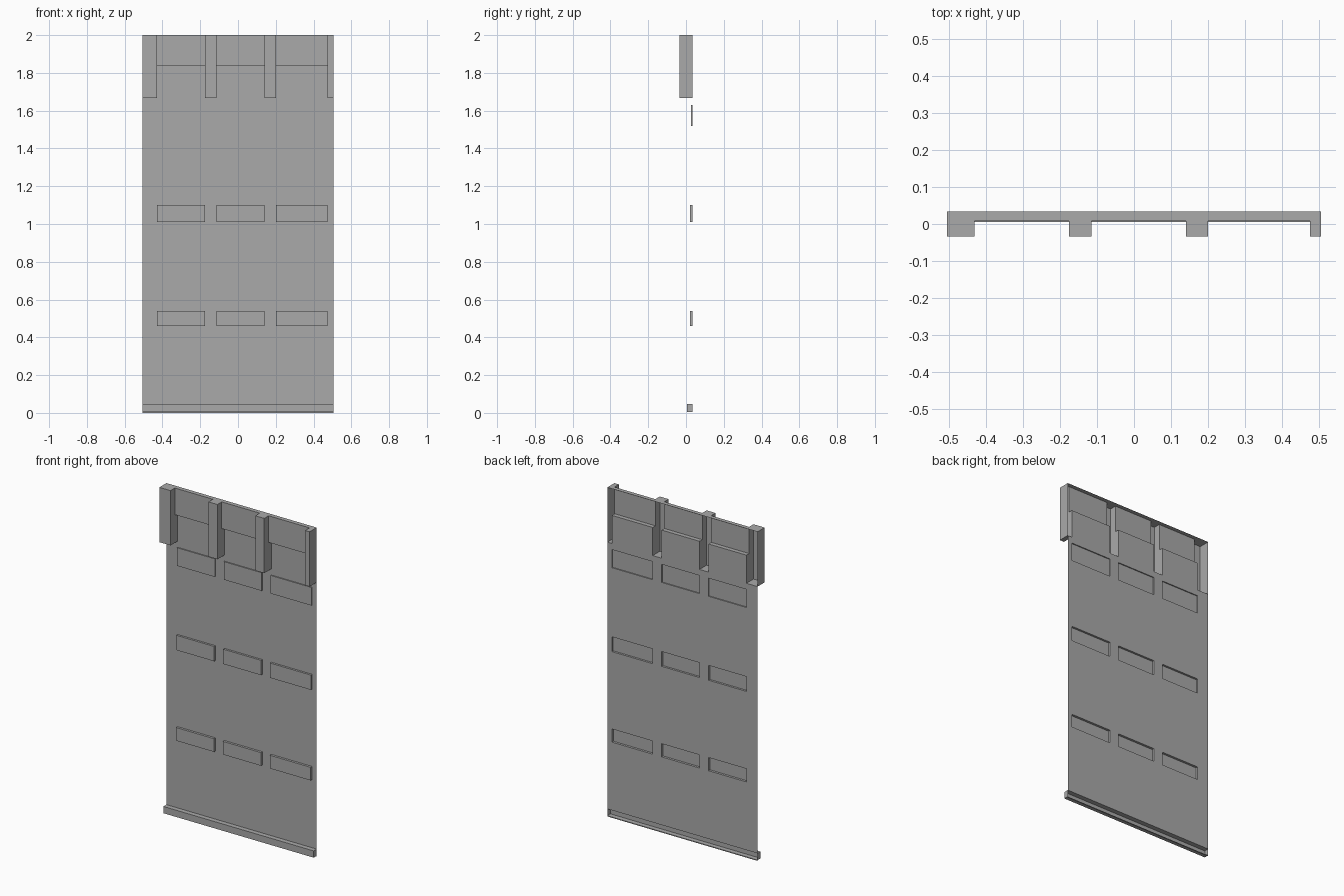
import bpy, bmesh

if "Cube" in bpy.data.objects:
    bpy.data.objects.remove(bpy.data.objects["Cube"])

BACK = 0.034          # plane of the flat panel sheet
HALF_W = 0.505
BAYS = [(-0.43, -0.175), (-0.115, 0.14), (0.2, 0.475)]      # gaps between pillars
ROWS = [(0.46, 0.54, 0.020), (1.01, 1.10, 0.0215), (1.52, 1.63, 0.0275)]  # z0, z1, front y
RAIL = (0.005, 0.046)
PILLAR_Z, HEADER_Z = 1.667, 1.838


def front_y(x, z):
    """Depth of the pressed sheet at a point; outside the sheet it is the back plane."""
    if abs(x) > HALF_W or not 0 < z < 2:
        return BACK
    in_bay = any(a < x < b for a, b in BAYS)
    if z > PILLAR_Z and not in_bay:          # pillars
        return -0.034
    if z > HEADER_Z:                         # header strip between pillars
        return 0.008
    if RAIL[0] < z < RAIL[1]:                # base rail
        return 0.005
    for z0, z1, y in ROWS:                   # raised plates
        if in_bay and z0 < z < z1:
            return y
    return BACK


# Break lines of the sheet, with one outer margin cell on each side
xs = sorted({-HALF_W, HALF_W} | {v for bay in BAYS for v in bay})
zs = sorted({0, 2, PILLAR_Z, HEADER_Z, *RAIL} | {v for r in ROWS for v in r[:2]})
xs = [xs[0] - 1] + xs + [xs[-1] + 1]
zs = [zs[0] - 1] + zs + [zs[-1] + 1]


def cell(i, j):
    return front_y((xs[i] + xs[i + 1]) / 2, (zs[j] + zs[j + 1]) / 2)


bm = bmesh.new()


def quad(*pts):
    bm.faces.new([bm.verts.new(p) for p in pts])


nx, nz = len(xs) - 1, len(zs) - 1
for i in range(nx):
    for j in range(nz):
        x0, x1, z0, z1, a = xs[i], xs[i + 1], zs[j], zs[j + 1], cell(i, j)
        # front faces
        if 0 < i < nx - 1 and 0 < j < nz - 1:
            quad((x0, a, z0), (x1, a, z0), (x1, a, z1), (x0, a, z1))
        # side walls of each step
        if i + 1 < nx:
            b = cell(i + 1, j)
            if a != b:
                quad((x1, a, z0), (x1, b, z0), (x1, b, z1), (x1, a, z1))
        # top and bottom walls of each step
        if j + 1 < nz:
            b = cell(i, j + 1)
            if a != b:
                quad((x0, a, z1), (x1, a, z1), (x1, b, z1), (x0, b, z1))
bmesh.ops.remove_doubles(bm, verts=bm.verts, dist=1e-5)

mesh = bpy.data.meshes.new("wall_panel")
bm.to_mesh(mesh)
bm.free()
grey = bpy.data.materials.new("plain grey")
grey.diffuse_color = (0.4, 0.4, 0.4, 1)
grey.use_nodes = True
grey.node_tree.nodes["Principled BSDF"].inputs["Base Color"].default_value = grey.diffuse_color
mesh.materials.append(grey)
panel = bpy.data.objects.new("wall_panel", mesh)
bpy.context.collection.objects.link(panel)
